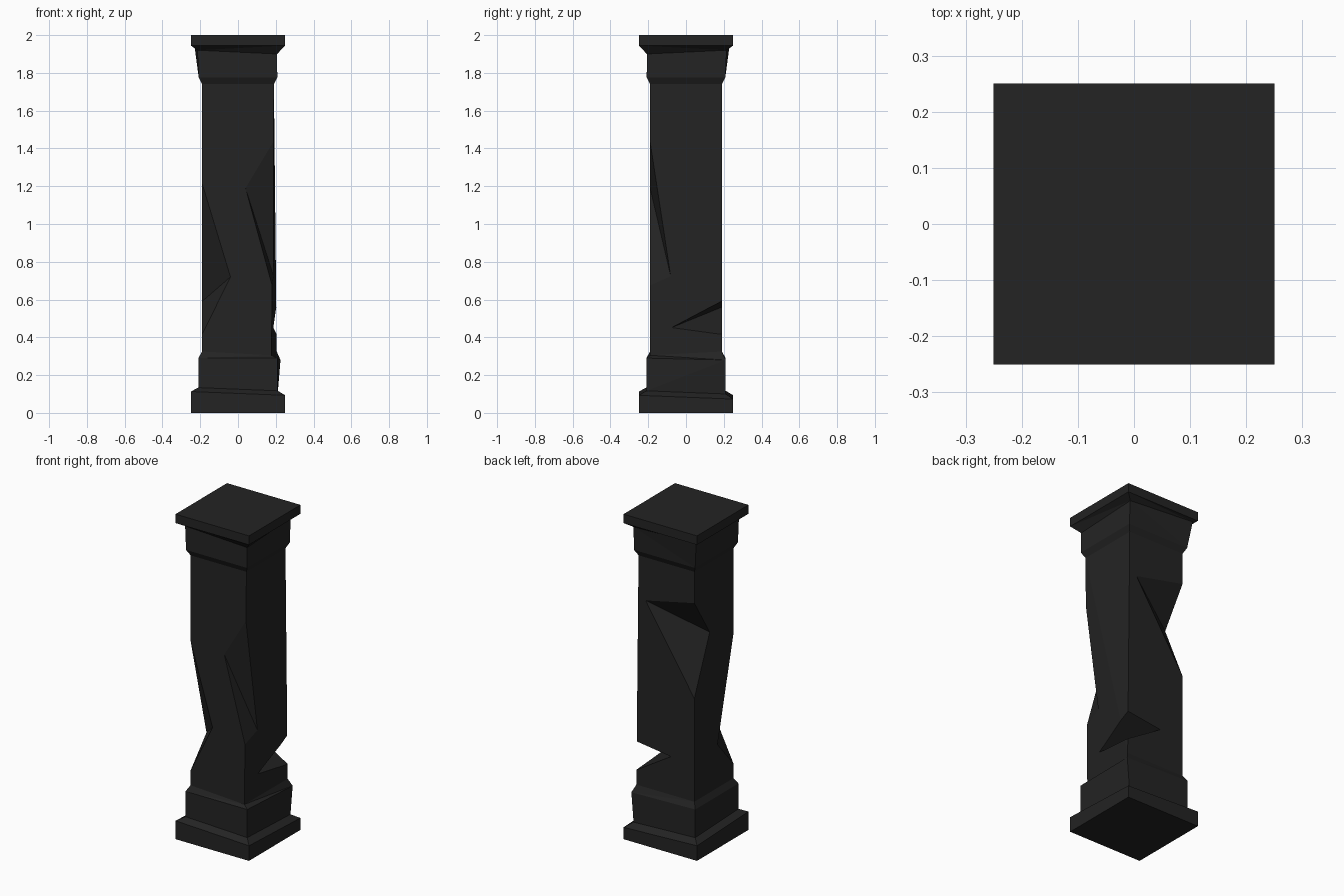
import bpy, bmesh
from mathutils import Vector

if "Cube" in bpy.data.objects:
    bpy.data.objects.remove(bpy.data.objects["Cube"])

stone = bpy.data.materials.new("dark stone")
stone.diffuse_color = (0.017, 0.017, 0.017, 1)
stone.use_nodes = True
stone.node_tree.nodes["Principled BSDF"].inputs["Base Color"].default_value = stone.diffuse_color


def make_object(name, bm):
    bmesh.ops.recalc_face_normals(bm, faces=bm.faces)
    mesh = bpy.data.meshes.new(name)
    bm.to_mesh(mesh)
    bm.free()
    obj = bpy.data.objects.new(name, mesh)
    bpy.context.collection.objects.link(obj)
    mesh.materials.append(stone)
    return obj


# Square profile: height, half width, tilt of the ring
rings = [(0, .25, 0), (.093, .25, .04), (.117, .21, .04), (.29, .21, 0),
         (.325, .19, 0), (1.74, .19, 0), (1.775, .208, 0), (1.90, .207, 0),
         (1.945, .25, 0), (2.0, .25, 0)]
corners = [(-1, -1), (1, -1), (1, 1), (-1, 1)]
# Worn corners that leave the regular profile: (ring, corner) -> position
worn = {(3, 2): (.225, .21, .28), (4, 1): (.177, -.19, .305),
        (4, 2): (.205, .19, .325), (7, 3): (-.23, .23, 1.94),
        (7, 0): (-.215, -.207, 1.92), (7, 2): (.207, .215, 1.92)}

# Column body
bm = bmesh.new()
loops = []
for i, (z, h, tilt) in enumerate(rings):
    loop = []
    for j, (sx, sy) in enumerate(corners):
        p = (sx * h, sy * h, z - tilt * (sx + sy) * h)
        loop.append(bm.verts.new(worn.get((i, j), p)))
    loops.append(loop)
for lo, hi in zip(loops, loops[1:]):
    for j in range(4):
        k = (j + 1) % 4
        bm.faces.new((lo[j], lo[k], hi[k], hi[j]))
bm.faces.new(loops[0][::-1])
bm.faces.new(loops[-1])
bmesh.ops.triangulate(bm, faces=bm.faces)
column = make_object("column", bm)

# Broken edges: corner signs, top z, bottom z, point on front/back face, point on side face
S = .19
chips = [((1, -1), 1.44, .64, (.04, 1.19), (-.08, .72)),
         ((-1, -1), 1.215, .415, (-.04, .72), (-.035, .59)),
         ((1, 1), .59, .425, (-.03, .56), (-.08, .45)),
         ((-1, 1), 1.547, .96, (.142, 1.475), (.041, 1.312))]
for (sx, sy), top, bottom, (ax, az), (by, bz) in chips:
    a, b = Vector((ax, sy * S, az)), Vector((sx * S, by, bz))
    t, u = Vector((sx * S, sy * S, top)), Vector((sx * S, sy * S, bottom))
    mid = (a + b) / 2
    bm = bmesh.new()
    v = [bm.verts.new(mid + (p - mid) * 1.6) for p in (a, b, t, u)]
    for tri in ((0, 1, 2), (0, 1, 3), (0, 2, 3), (1, 2, 3)):
        bm.faces.new([v[n] for n in tri])
    cutter = make_object("chip_cutter", bm)
    cutter.hide_render = True
    mod = column.modifiers.new("chip", 'BOOLEAN')
    mod.operation = 'DIFFERENCE'
    mod.solver = 'EXACT'
    mod.object = cutter

# Bake the cuts and remove the cutters
dg = bpy.context.evaluated_depsgraph_get()
cut_mesh = bpy.data.meshes.new_from_object(column.evaluated_get(dg))
cutters = [m.object for m in column.modifiers]
column.modifiers.clear()
column.data = cut_mesh
for c in cutters:
    bpy.data.objects.remove(c)
column.data.materials.clear()
column.data.materials.append(stone)
for p in column.data.polygons:
    p.material_index = 0
